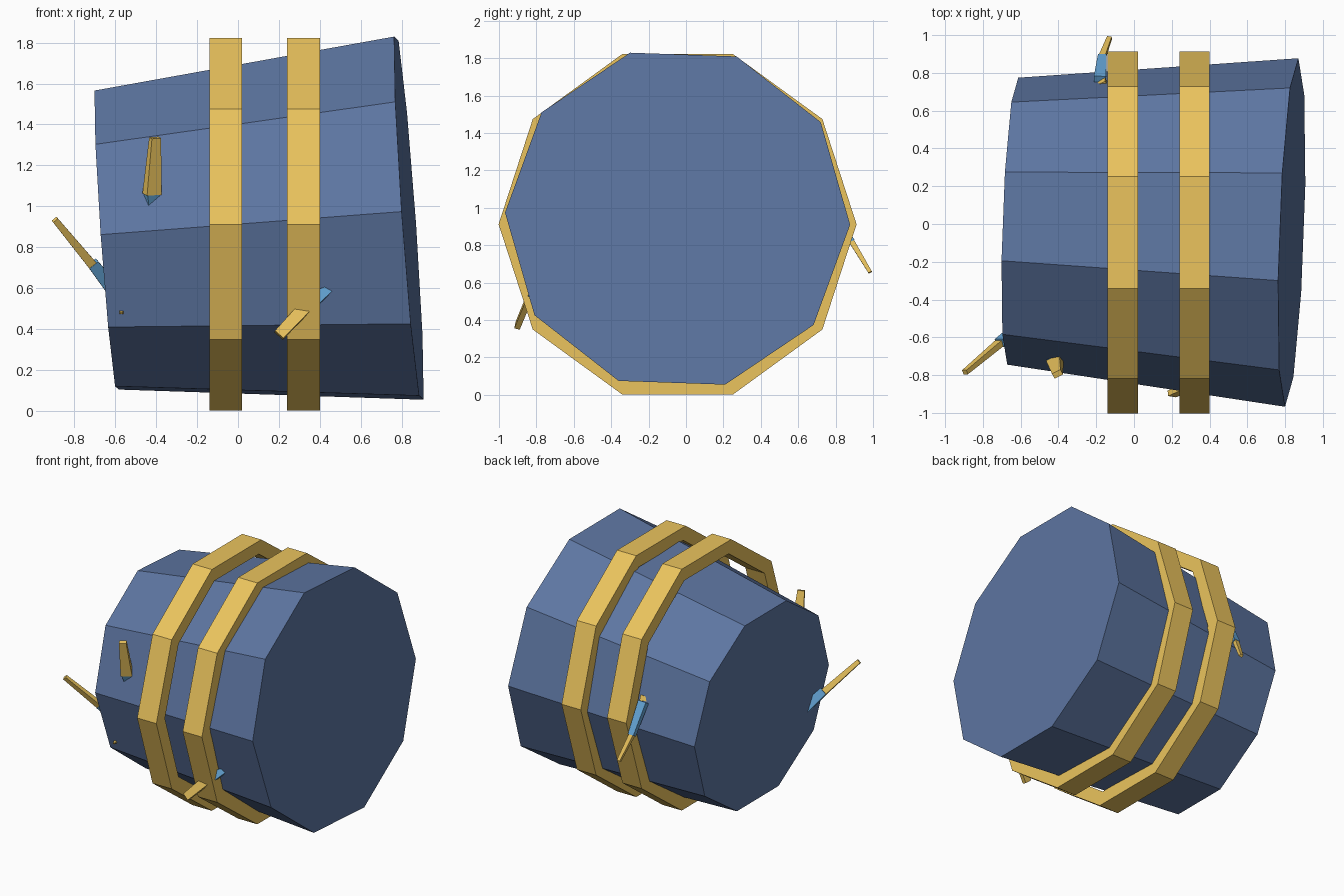
import bpy, bmesh
from math import cos, sin, pi, radians
from mathutils import Vector

if "Cube" in bpy.data.objects:
    bpy.data.objects.remove(bpy.data.objects["Cube"])


def material(name, rgb):
    m = bpy.data.materials.new(name)
    m.diffuse_color = (*rgb, 1)
    m.use_nodes = True
    m.node_tree.nodes["Principled BSDF"].inputs["Base Color"].default_value = m.diffuse_color
    return m


BLUE = material("barrel_blue", (0.11, 0.18, 0.36))
GOLD = material("gold", (0.83, 0.55, 0.11))
STEEL = material("light_blue", (0.13, 0.38, 0.68))


def loft(name, loops, mat, closed=False):
    """Join vertex loops with quads; cap the ends unless closed on itself."""
    bm = bmesh.new()
    rows = [[bm.verts.new(p) for p in loop] for loop in loops]
    pairs = list(zip(rows, rows[1:]))
    if closed:
        pairs.append((rows[-1], rows[0]))
    else:
        bm.faces.new(rows[0])
        bm.faces.new(rows[-1])
    n = len(rows[0])
    for a, b in pairs:
        for i in range(n):
            j = (i + 1) % n
            bm.faces.new((a[i], a[j], b[j], b[i]))
    bmesh.ops.recalc_face_normals(bm, faces=bm.faces)
    mesh = bpy.data.meshes.new(name)
    bm.to_mesh(mesh)
    bm.free()
    mesh.materials.append(mat)
    ob = bpy.data.objects.new(name, mesh)
    bpy.context.collection.objects.link(ob)
    return ob


def decagon(x, y, z, r, roll=0, lean_y=0, lean_z=0):
    pts = []
    for k in range(10):
        a = roll + k * pi / 5
        dy, dz = r * cos(a), r * sin(a)
        pts.append((x + lean_y * dy + lean_z * dz, y + dy, z + dz))
    return pts


def bar(name, p0, p1, size0, size1, facing, mat):
    """Tapered four-sided bar; size = (width, thickness along facing)."""
    p0, p1 = Vector(p0), Vector(p1)
    d = (p1 - p0).normalized()
    side = d.cross(Vector(facing)).normalized()
    up = side.cross(d)
    loops = [[p + side * w * s / 2 + up * h * t / 2
              for s, t in ((-1, -1), (1, -1), (1, 1), (-1, 1))]
             for p, (w, h) in ((p0, size0), (p1, size1))]
    return loft(name, loops, mat)


# Tapered, slightly tilted barrel
lean = (radians(-2), 0.036, -0.071)
loft("barrel_body", [decagon(-0.642, 0.015, 0.835, 0.76, *lean),
                     decagon(0.835, -0.045, 0.942, 0.923, *lean)], BLUE)

# Two upright hoops
for i, x in enumerate((-0.14, 0.24)):
    loft(f"hoop_{i + 1}", [decagon(px, -0.045, 0.912, r) for px, r in
                           ((x, 0.957), (x + 0.16, 0.957),
                            (x + 0.16, 0.855), (x, 0.855))], GOLD, closed=True)

# Dagger standing on the front
bar("front_dagger_handle", (-0.405, -0.795, 1.335), (-0.42, -0.725, 1.06),
    (0.05, 0.03), (0.08, 0.05), (0.5, -1, 0), GOLD)
bar("front_dagger_blade", (-0.42, -0.727, 1.07), (-0.43, -0.70, 0.96),
    (0.07, 0.05), (0.02, 0.02), (0.5, -1, 0), STEEL)

# Dagger stuck in the left end
bar("left_dagger_handle", (-0.895, -0.785, 0.935), (-0.705, -0.625, 0.705),
    (0.03, 0.025), (0.045, 0.035), (0, -1, 0), GOLD)
bar("left_dagger_blade", (-0.71, -0.63, 0.72), (-0.60, -0.54, 0.58),
    (0.055, 0.045), (0.07, 0.04), (0, -1, 0), STEEL)
bar("left_dagger_tip", (-0.57, -0.60, 0.49), (-0.57, -0.67, 0.477),
    (0.04, 0.03), (0.008, 0.008), (0, 0, 1), GOLD)

# Dagger lying along the back
bar("back_dagger_handle", (-0.13, 0.985, 0.655), (-0.17, 0.88, 0.83),
    (0.025, 0.02), (0.035, 0.03), (0, 1, 0.5), GOLD)
bar("back_dagger_blade", (-0.168, 0.885, 0.82), (-0.18, 0.765, 1.03),
    (0.045, 0.035), (0.065, 0.04), (0, 1, 0.5), STEEL)
bar("back_dagger_guard", (-0.145, 0.75, 1.045), (-0.235, 0.715, 1.03),
    (0.045, 0.04), (0.01, 0.01), (0, 1, 0.5), GOLD)

# Dagger tucked under the front of the right hoop
bar("hoop_dagger_handle", (0.20, -0.90, 0.37), (0.36, -0.83, 0.54),
    (0.055, 0.03), (0.065, 0.03), (0, -1, 0.2), GOLD)
bar("hoop_dagger_blade", (0.36, -0.83, 0.54), (0.45, -0.79, 0.595),
    (0.08, 0.04), (0.03, 0.03), (0, -1, 0.2), STEEL)
